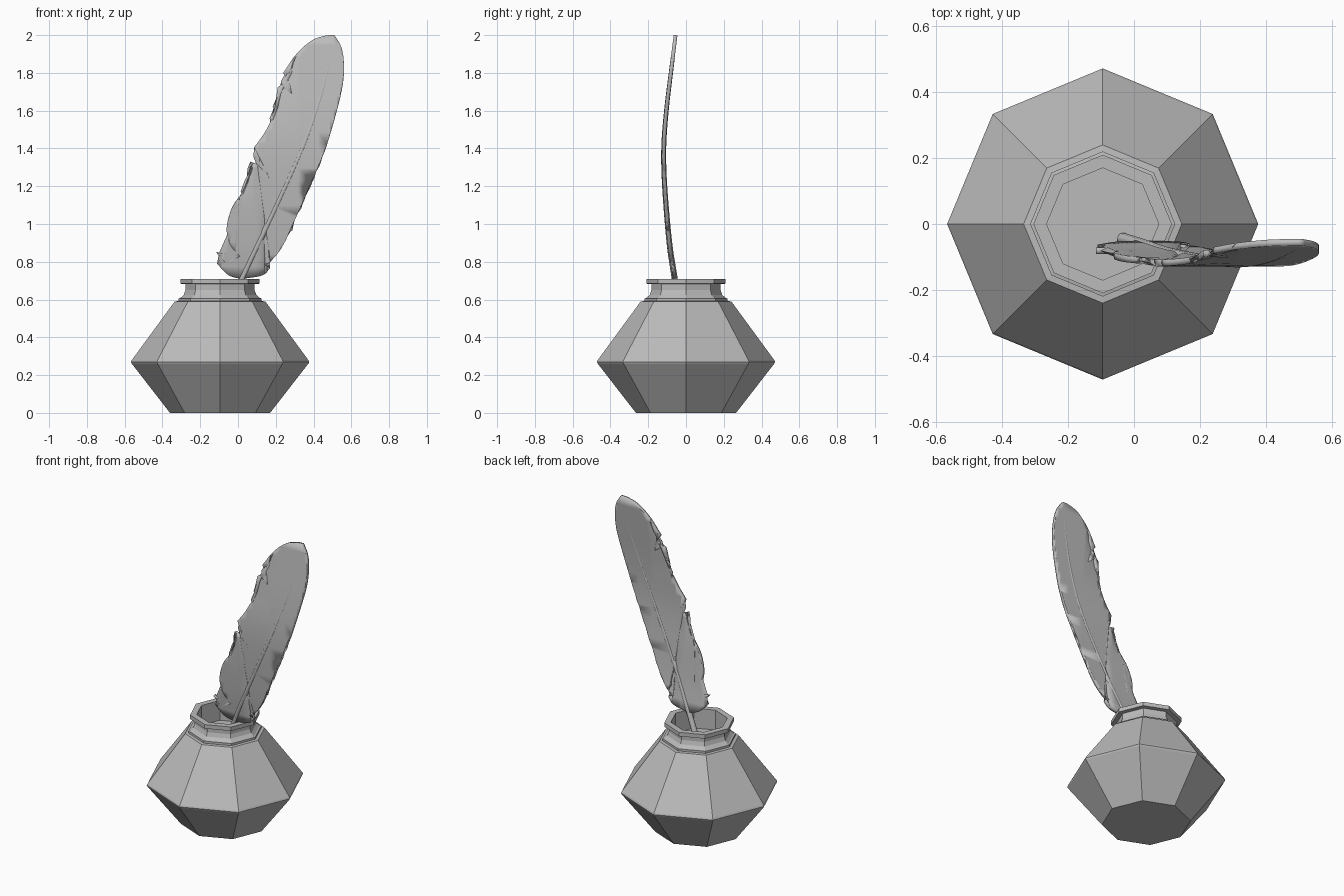
import bpy, bmesh, math
from mathutils import Vector

default = bpy.data.objects.get("Cube")
if default:
    bpy.data.objects.remove(default, do_unlink=True)

grey = bpy.data.materials.new("plain_grey")
grey.use_nodes = True
grey.diffuse_color = (0.5, 0.5, 0.5, 1)
grey.node_tree.nodes["Principled BSDF"].inputs["Base Color"].default_value = grey.diffuse_color

POT_X = -0.095
SIDES = 8


def finish(name, bm):
    """Turn a bmesh into a named, grey object."""
    bmesh.ops.recalc_face_normals(bm, faces=bm.faces)
    mesh = bpy.data.meshes.new(name)
    bm.to_mesh(mesh)
    bm.free()
    mesh.materials.append(grey)
    obj = bpy.data.objects.new(name, mesh)
    bpy.context.collection.objects.link(obj)
    return obj


def smooth(obj, degrees):
    bpy.ops.object.select_all(action="DESELECT")
    obj.select_set(True)
    bpy.context.view_layer.objects.active = obj
    bpy.ops.object.shade_smooth_by_angle(angle=math.radians(degrees))


def lathe(name, profile, x):
    """Faceted solid of revolution, capped at both ends of the profile."""
    bm = bmesh.new()
    rings = []
    for r, z in profile:
        angles = [math.tau * i / SIDES for i in range(SIDES)]
        rings.append([bm.verts.new((x + r * math.cos(a), r * math.sin(a), z)) for a in angles])
    for low, high in zip(rings, rings[1:]):
        for i in range(SIDES):
            j = (i + 1) % SIDES
            bm.faces.new((low[i], low[j], high[j], high[i]))
    bm.faces.new(rings[0])
    bm.faces.new(rings[-1])
    return finish(name, bm)


def spline(points, steps=5):
    """Smooth path through the points, ends included."""
    pts = [Vector(p) for p in points]
    pts = [pts[0] * 2 - pts[1]] + pts + [pts[-1] * 2 - pts[-2]]
    path = []
    for a, b, c, d in zip(pts, pts[1:], pts[2:], pts[3:]):
        for k in range(steps):
            t = k / steps
            path.append(b + (c - a) * t / 2 + (a * 2 - b * 5 + c * 4 - d) * t * t / 2
                        + (b * 3 - a - c * 3 + d) * t ** 3 / 2)
    return path + [pts[-2]]


# Feather bends forward in the middle: depth sampled against height
BEND = spline([(0.4, -0.02), (0.71, -0.06), (0.9, -0.088), (1.2, -0.113), (1.4, -0.118),
               (1.6, -0.104), (1.8, -0.08), (2.0, -0.055)])


def depth(z):
    for a, b in zip(BEND, BEND[1:]):
        if z <= b.x:
            return a.y + (b.y - a.y) * (z - a.x) / (b.x - a.x)
    return BEND[-1].y


# Inkwell: body, shoulder step, curved neck, rim and hollow mouth
lathe("inkwell", [
    (0.265, 0), (0.467, 0.26), (0.472, 0.27), (0.467, 0.28), (0.24, 0.59), (0.22, 0.592),
    (0.22, 0.606), (0.21, 0.608), (0.192, 0.625), (0.183, 0.65), (0.183, 0.682),
    (0.21, 0.684), (0.21, 0.71), (0.17, 0.71), (0.17, 0.58)], POT_X)

# Feather outline in hundredths (x, z); each stroke is smooth, its ends are sharp
strokes = [
    [(2, 71), (-5, 73), (-11, 79)],
    [(-11, 79), (-5, 79)],
    [(-5, 79), (-8, 81), (-11.5, 85)],
    [(-11.5, 85), (-6, 84), (1, 83)],
    [(1, 83), (-4, 89), (-6, 98), (-3, 109), (3, 118), (6, 127), (6.5, 133)],
    [(6.5, 133), (11, 131), (16.5, 124.5)],
    [(16.5, 124.5), (13, 132), (8.5, 140.5)],
    [(8.5, 140.5), (14.5, 149), (18.5, 158), (21, 172)],
    [(21, 172), (23, 173), (28.5, 169)],
    [(28.5, 169), (27, 175), (24, 180)],
    [(24, 180), (31, 190), (39, 197), (46, 199.5), (51, 200)],
    [(51, 200), (54.5, 194), (56, 186), (55.5, 174), (51.5, 157), (46, 139),
     (38, 120), (30, 102), (24, 89), (18, 81), (14, 78.5)],
    [(14, 78.5), (17, 77)],
    [(17, 77), (13, 73), (2, 71)],
]
outline = [p / 100 for s in strokes for p in spline(s)[:-1]]

# Vane: filled outline, sliced by height so that it can bend, then thickened
bm = bmesh.new()
face = bm.faces.new([bm.verts.new((p.x, 0, p.y)) for p in outline])
bmesh.ops.triangulate(bm, faces=[face], ngon_method="EAR_CLIP")
for i in range(1, 20):
    geom = bm.verts[:] + bm.edges[:] + bm.faces[:]
    bmesh.ops.bisect_plane(bm, geom=geom, plane_co=(0, 0, 0.71 + i * 0.065),
                           plane_no=(0, 0, 1), dist=1e-5)
for v in bm.verts:
    v.co.y = depth(v.co.z)
vane = finish("feather_vane", bm)
thick = vane.modifiers.new("thickness", "SOLIDIFY")
thick.thickness = 0.02
thick.offset = 0
smooth(vane, 40)

# Shaft: tapered tube following the same bend down into the mouth
path = spline([(-0.035, 0.59), (0.02, 0.71), (0.1, 0.88), (0.2, 1.09),
               (0.34, 1.4), (0.43, 1.65), (0.49, 1.88)])
curve = bpy.data.curves.new("feather_shaft", "CURVE")
curve.dimensions = "3D"
curve.bevel_depth = 0.018
curve.bevel_resolution = 2
curve.use_fill_caps = True
line = curve.splines.new("POLY")
line.points.add(len(path) - 1)
for i, (point, p) in enumerate(zip(line.points, path)):
    point.co = (p.x, depth(p.y), p.y, 1)
    point.radius = 1 - 0.4 * i / len(path)
curve.materials.append(grey)
shaft = bpy.data.objects.new("feather_shaft", curve)
bpy.context.collection.objects.link(shaft)
